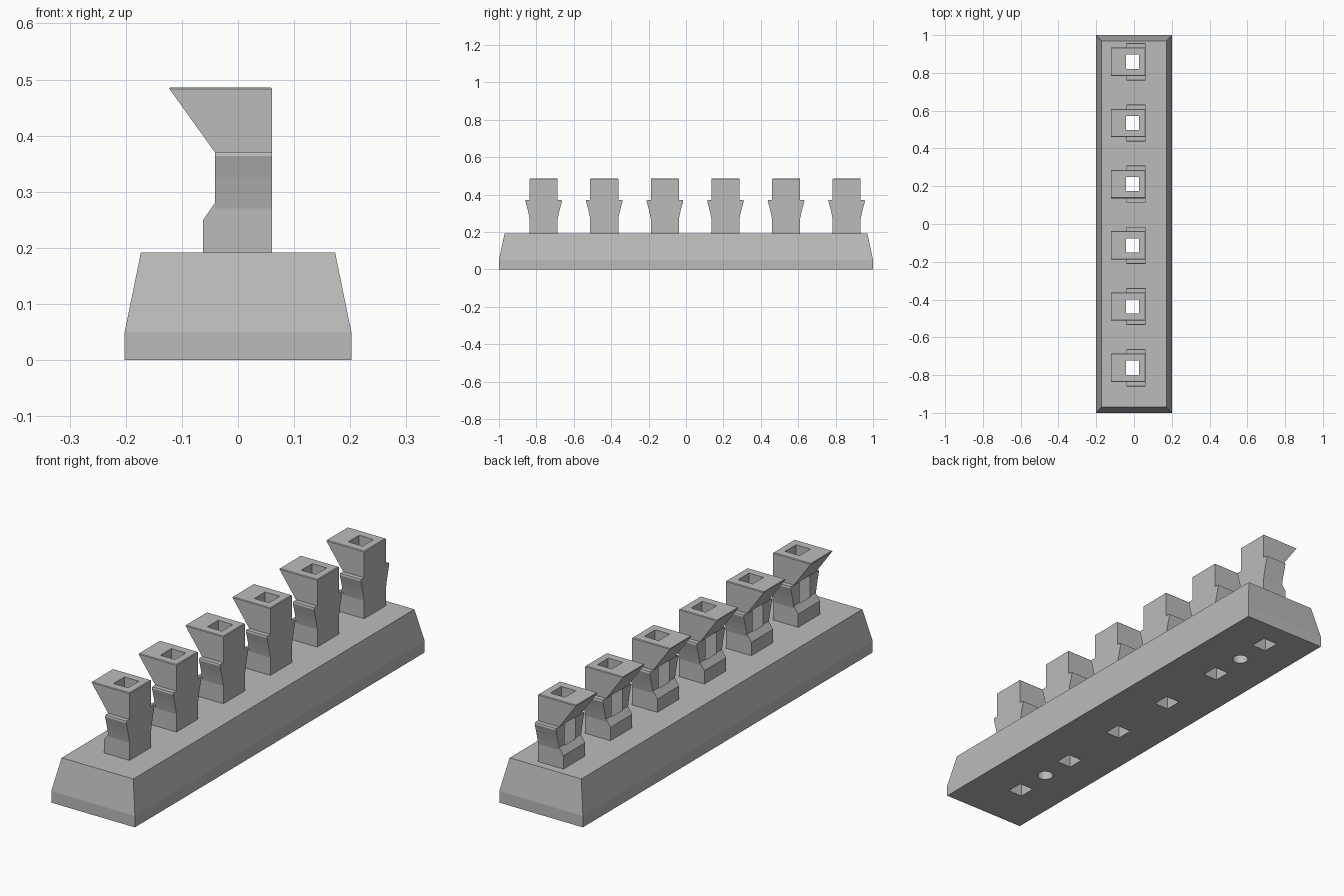
import bpy, bmesh
from math import pi
from mathutils import Matrix, Vector

cube = bpy.data.objects.get("Cube")
if cube:
    bpy.data.objects.remove(cube, do_unlink=True)

grey = bpy.data.materials.new("plain grey")
grey.use_nodes = True
grey.diffuse_color = (0.5, 0.5, 0.5, 1)
grey.node_tree.nodes["Principled BSDF"].inputs["Base Color"].default_value = (0.5, 0.5, 0.5, 1)


def add_object(name, bm):
    bmesh.ops.recalc_face_normals(bm, faces=bm.faces)
    mesh = bpy.data.meshes.new(name)
    bm.to_mesh(mesh)
    bm.free()
    obj = bpy.data.objects.new(name, mesh)
    mesh.materials.append(grey)
    bpy.context.collection.objects.link(obj)
    return obj


def prism(bm, points, along):
    """Close a ring of 3D points and extrude it by a vector."""
    face = bm.faces.new([bm.verts.new(p) for p in points])
    out = bmesh.ops.extrude_face_region(bm, geom=[face], use_keep_orig=True)
    verts = [v for v in out["geom"] if isinstance(v, bmesh.types.BMVert)]
    bmesh.ops.translate(bm, verts=verts, vec=Vector(along))


def box(bm, centre, size):
    m = Matrix.Translation(centre) @ Matrix.Diagonal((*size, 1))
    bmesh.ops.create_cube(bm, size=1, matrix=m)


def cut(obj, cutter):
    mod = obj.modifiers.new("holes", "BOOLEAN")
    mod.operation, mod.solver, mod.object = "DIFFERENCE", "EXACT", cutter
    bpy.context.view_layer.objects.active = obj
    bpy.ops.object.modifier_apply(modifier=mod.name)


COUNT, STEP, FIRST = 6, 0.324, -0.761
TOP = 0.192
centres = [FIRST + i * STEP for i in range(COUNT)]

# Square through holes and two round blind holes underneath
bm = bmesh.new()
for y in centres:
    box(bm, (-0.0075, y, 0.25), (0.07, 0.075, 0.8))
for y in (FIRST + STEP / 2, FIRST + STEP * 4.5):
    bmesh.ops.create_cone(bm, cap_ends=True, segments=32, radius1=0.033, radius2=0.033,
                          depth=0.2, matrix=Matrix.Translation((-0.0075, y, 0)))
cutter = add_object("hole_cutter", bm)
cutter.hide_render = True

# Base: straight skirt, then tapered sides
bm = bmesh.new()
rings = []
for hx, hy, z in ((0.202, 1, 0), (0.202, 1, 0.05), (0.173, 0.97, TOP)):
    rings.append([bm.verts.new((sx * hx, sy * hy, z))
                  for sx, sy in ((-1, -1), (1, -1), (1, 1), (-1, 1))])
bm.faces.new(rings[0])
bm.faces.new(rings[-1])
for low, high in zip(rings, rings[1:]):
    for i in range(4):
        j = (i + 1) % 4
        bm.faces.new((low[i], low[j], high[j], high[i]))
cut(add_object("base", bm), cutter)

BODY = [(-0.062, TOP - 0.01), (0.061, TOP - 0.01), (0.061, 0.486),
        (-0.124, 0.486), (-0.041, 0.37), (-0.041, 0.28), (-0.062, 0.25)]
WING = [(0.07, 0.26), (0.075, 0.27), (0.08, 0.295), (0.087, 0.325),
        (0.098, 0.364), (0.096, 0.371), (0.07, 0.371)]
HALF = 0.075

for n, y in enumerate(centres, 1):
    # Post with overhanging lip and softened top rim
    bm = bmesh.new()
    prism(bm, [(x, y - HALF, z) for x, z in BODY], (0, 2 * HALF, 0))
    rim = [e for e in bm.edges if all(v.co.z > 0.48 for v in e.verts)]
    bmesh.ops.bevel(bm, geom=rim, offset=0.003, segments=1, affect="EDGES")
    cut(add_object(f"post_{n}", bm), cutter)

    # Flared catch on each side of the post
    bm = bmesh.new()
    for side in (-1, 1):
        prism(bm, [(-0.041, y + side * w, z) for w, z in WING], (0.102, 0, 0))
    add_object(f"side_catches_{n}", bm)

bpy.data.objects.remove(cutter, do_unlink=True)
